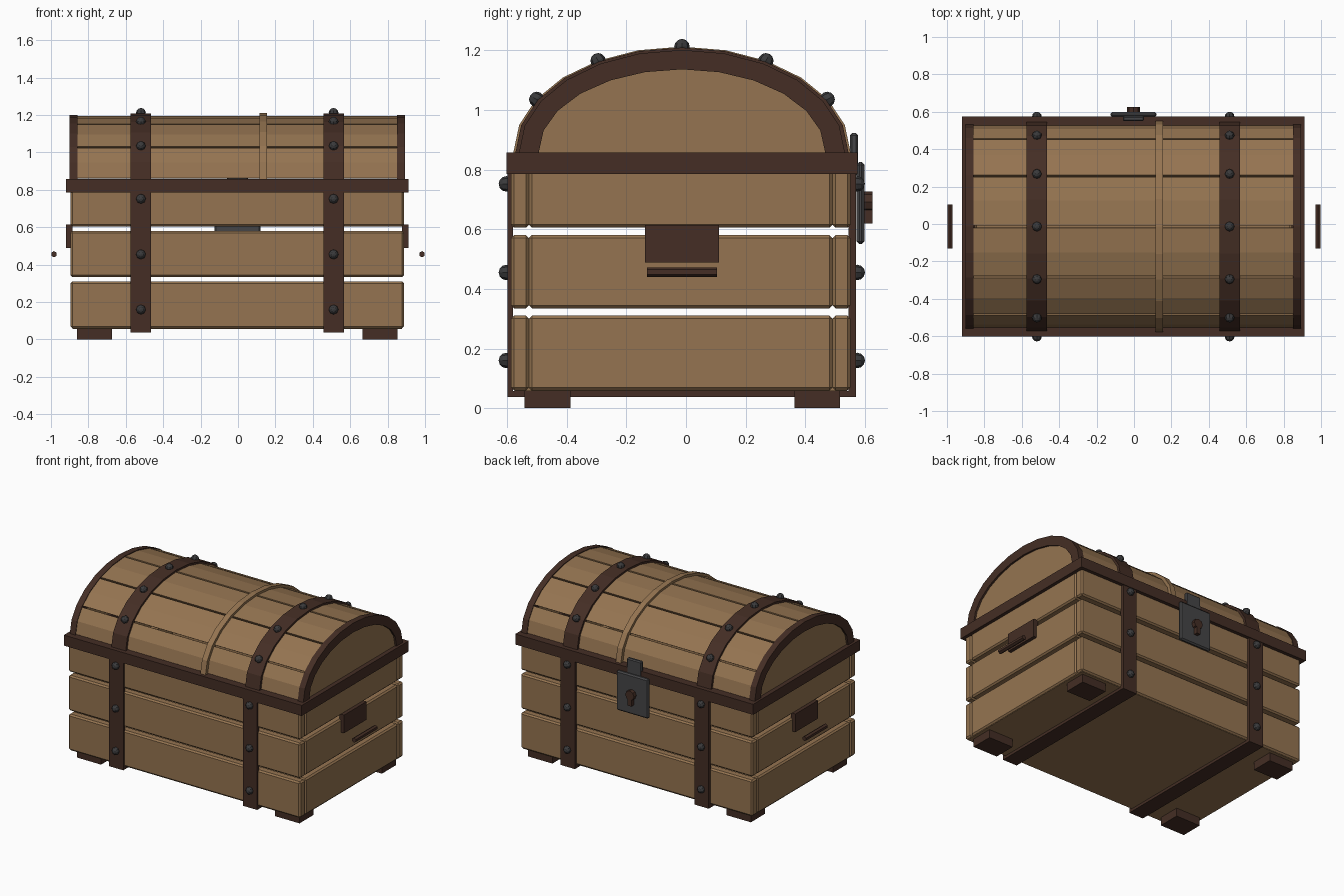
import bpy
import bmesh
from math import sin, cos, radians
from mathutils import Matrix

if "Cube" in bpy.data.objects:
    bpy.data.objects.remove(bpy.data.objects["Cube"], do_unlink=True)

# Chest centre and lid spring line
CX, CY, SPRING = -0.004, -0.0135, 0.858


def material(name, rgb):
    m = bpy.data.materials.new(name)
    m.use_nodes = True
    color = (*rgb, 1)
    m.diffuse_color = color
    m.node_tree.nodes["Principled BSDF"].inputs["Base Color"].default_value = color
    return m


WOOD = material("warm wood", (0.30, 0.175, 0.082))
DARK = material("dark wood", (0.058, 0.027, 0.018))
IRON = material("dark iron", (0.042, 0.042, 0.044))
LOCK = material("lock grey", (0.06, 0.06, 0.063))


def finish(name, bm, mat, bevel=0):
    bmesh.ops.recalc_face_normals(bm, faces=bm.faces)
    mesh = bpy.data.meshes.new(name)
    bm.to_mesh(mesh)
    bm.free()
    mesh.materials.append(mat)
    ob = bpy.data.objects.new(name, mesh)
    bpy.context.collection.objects.link(ob)
    if bevel:
        mod = ob.modifiers.new("edge chamfer", "BEVEL")
        mod.width = bevel
        mod.segments = 1
    return ob


def box(name, x, y, z, mat, bevel=0):
    """Box from (min, max) pairs."""
    bm = bmesh.new()
    size = [b - a for a, b in (x, y, z)]
    mid = [(a + b) / 2 for a, b in (x, y, z)]
    bmesh.ops.create_cube(bm, size=1, matrix=Matrix.Translation(mid) @ Matrix.Diagonal((*size, 1)))
    return finish(name, bm, mat, bevel)


def lid_point(ry, rz, deg):
    a = radians(deg)
    return CY + ry * cos(a), SPRING + rz * sin(a)


def arch(name, x, ry, rz, thick, mat, start=0, end=180, steps=12):
    """Rectangular section swept along the lid's half ellipse."""
    bm = bmesh.new()
    rings = []
    for i in range(steps + 1):
        deg = start + (end - start) * i / steps
        outer, inner = lid_point(ry, rz, deg), lid_point(ry - thick, rz - thick, deg)
        rings.append([bm.verts.new((px, *p)) for px, p in
                      ((x[0], outer), (x[1], outer), (x[1], inner), (x[0], inner))])
    for a, b in zip(rings, rings[1:]):
        for k in range(4):
            bm.faces.new((a[k], a[k - 1], b[k - 1], b[k]))
    bm.faces.new(rings[0])
    bm.faces.new(rings[-1])
    return finish(name, bm, mat)


def cylinder(name, loc, axis, radius, depth, sides, mat):
    bm = bmesh.new()
    turn = Matrix.Rotation(radians(90), 4, axis)
    bmesh.ops.create_cone(bm, cap_ends=True, segments=sides, radius1=radius, radius2=radius,
                          depth=depth, matrix=Matrix.Translation(loc) @ turn)
    return finish(name, bm, mat)


def rivet(loc, tilt):
    bm = bmesh.new()
    turn = Matrix.Rotation(radians(tilt), 4, "X")
    bmesh.ops.create_uvsphere(bm, u_segments=8, v_segments=6, radius=0.026,
                              matrix=Matrix.Translation(loc) @ turn)
    finish("rivet", bm, IRON)


# Body planks, three rows on each wall with open gaps between them
rows = ((0.06, 0.31), (0.335, 0.58), (0.605, 0.80))
front, back, wall = -0.587, 0.551, 0.06
for z in rows:
    length = (CX - 0.892, CX + 0.892)
    box("front_plank", length, (front, front + wall), z, WOOD, 0.01)
    box("back_plank", length, (back - wall, back), z, WOOD, 0.01)
    for s in (-1, 1):
        x = sorted((CX + s * 0.835, CX + s * 0.892))
        box("side_plank", x, (front + wall, back - wall), z, WOOD, 0.01)
box("floor", (CX - 0.88, CX + 0.88), (-0.575, 0.54), (0.057, 0.085), WOOD)

# Rim frame between body and lid
rim_z = (0.785, 0.858)
rim_x, rim_y = (CX - 0.915, CX + 0.915), (-0.601, 0.575)
box("front_rim", rim_x, (rim_y[0], rim_y[0] + 0.07), rim_z, DARK)
box("back_rim", rim_x, (rim_y[1] - 0.07, rim_y[1]), rim_z, DARK)

for s in (-1, 1):
    def span(a, b):
        return tuple(sorted((CX + s * a, CX + s * b)))

    box("side_rim", span(0.845, 0.915), (rim_y[0] + 0.07, rim_y[1] - 0.07), rim_z, DARK)

    # Lid end: trim arch and recessed half-round panel
    arch("lid_end_trim", span(0.855, 0.898), 0.546, 0.343, 0.065, DARK)
    arch("lid_end_trim_lip", span(0.875, 0.898), 0.525, 0.33, 0.045, DARK)
    bm = bmesh.new()
    rim = [bm.verts.new((CX + s * 0.865, *lid_point(0.50, 0.31, 15 * i))) for i in range(13)]
    panel = bm.faces.new(rim)
    pushed = bmesh.ops.extrude_face_region(bm, geom=[panel])["geom"]
    bmesh.ops.translate(bm, vec=(s * 0.02, 0, 0),
                        verts=[v for v in pushed if isinstance(v, bmesh.types.BMVert)])
    finish("lid_end_panel", bm, WOOD)

    # Handle plate and bar
    box("handle_plate", span(0.88, 0.916), (-0.137, 0.111), (0.488, 0.614), DARK)
    cylinder("handle_bar", (s * 0.984, -0.013, 0.456), "X", 0.0165, 0.235, 6, DARK)

    # Feet
    for y in ((-0.542, -0.388), (0.363, 0.517)):
        box("foot", span(0.67, 0.857), y, (0, 0.057), DARK)

    # Metal-studded straps around body and lid
    strap = span(0.46, 0.57)
    box("front_strap", strap, (-0.598, -0.58), (0.038, 0.80), DARK)
    box("back_strap", strap, (0.545, 0.57), (0.038, 0.80), DARK)
    box("bottom_strap", strap, (-0.598, 0.57), (0.038, 0.058), DARK)
    arch("lid_strap", strap, 0.558, 0.351, 0.03, DARK)
    for z in (0.16, 0.455, 0.752):
        rivet((CX + s * 0.515, -0.602, z), 90)
        rivet((CX + s * 0.515, 0.574, z), -90)
    for deg in range(30, 151, 30):
        rivet((CX + s * 0.515, *lid_point(0.562, 0.354, deg)), deg - 90)

# Lid slats with narrow gaps, and the slim wooden batten
for a in range(0, 180, 30):
    arch("lid_slat", (CX - 0.87, CX + 0.87), 0.541, 0.338, 0.035, WOOD, a + 0.7, a + 29.3, 2)
arch("lid_batten", (0.115, 0.155), 0.565, 0.354, 0.04, WOOD)

# Lock on the back
box("lock_plate", (-0.126, 0.12), (0.572, 0.598), (0.55, 0.825), LOCK, 0.009)
box("lock_hasp", (-0.06, 0.054), (0.55, 0.577), (0.78, 0.922), LOCK, 0.007)
cylinder("keyhole_round", (-0.003, 0.608, 0.692), "X", 0.034, 0.033, 8, DARK)
box("keyhole_slot", (-0.017, 0.011), (0.595, 0.6245), (0.62, 0.69), DARK)
